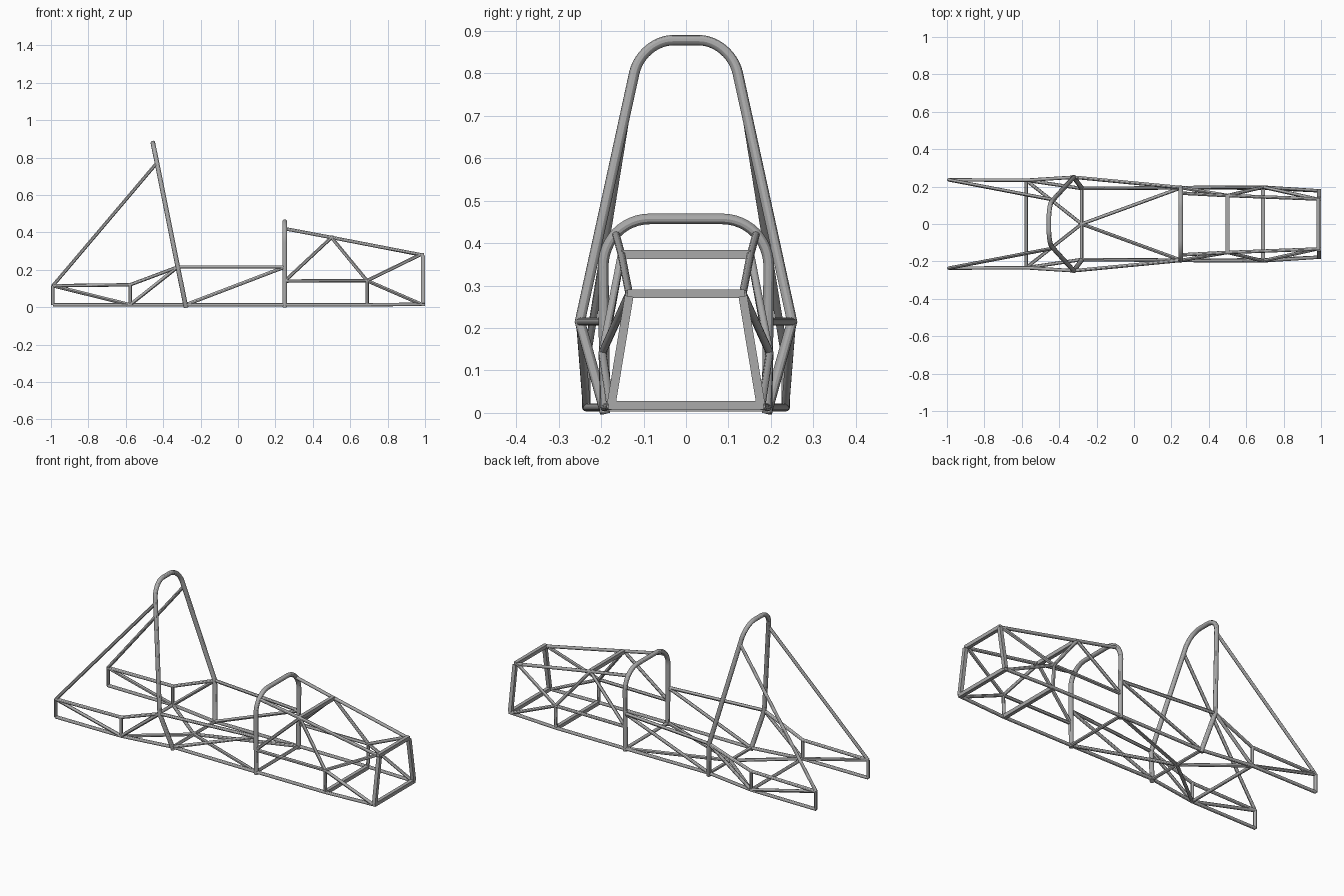
import bpy
from mathutils import Vector

cube = bpy.data.objects.get("Cube")
if cube:
    bpy.data.objects.remove(cube, do_unlink=True)

steel = bpy.data.materials.new("steel grey")
steel.use_nodes = True
GREY = (0.4, 0.4, 0.4, 1)
steel.diffuse_color = GREY
steel.node_tree.nodes["Principled BSDF"].inputs["Base Color"].default_value = GREY

TUBE, HOOP, BOX = 0.0092, 0.0125, 0.0205


def flip(p, s):
    return Vector((p[0], p[1] * s, p[2]))


def tube(name, points, radius=TUBE):
    """Round capped tube swept along a path."""
    curve = bpy.data.curves.new(name, "CURVE")
    curve.dimensions = "3D"
    curve.bevel_depth = radius
    curve.bevel_resolution = 4
    curve.use_fill_caps = True
    spline = curve.splines.new("POLY")
    spline.points.add(len(points) - 1)
    for sp, p in zip(spline.points, points):
        sp.co = (*p, 1)
    obj = bpy.data.objects.new(name, curve)
    bpy.context.collection.objects.link(obj)
    bpy.ops.object.select_all(action="DESELECT")
    obj.select_set(True)
    bpy.context.view_layer.objects.active = obj
    bpy.ops.object.convert(target="MESH")
    obj = bpy.context.object
    obj.data.materials.clear()
    obj.data.materials.append(steel)
    bpy.ops.object.shade_smooth_by_angle()


def box_tube(name, a, b):
    """Square tube between two points."""
    a, b = Vector(a), Vector(b)
    d = b - a
    bpy.ops.mesh.primitive_cube_add(size=1, location=(a + b) / 2)
    obj = bpy.context.object
    obj.name = name
    obj.rotation_euler = d.to_track_quat("Z", "X").to_euler()
    obj.scale = (BOX, BOX, d.length)
    obj.data.materials.append(steel)


def bend(start, corner, end, steps=12):
    """Near-circular bend from start to end around a corner."""
    a, c, b = Vector(start), Vector(corner), Vector(end)
    h, k = a.lerp(c, 0.56), b.lerp(c, 0.56)
    pts = []
    for i in range(steps + 1):
        t = i / steps
        u = 1 - t
        pts.append(a * u**3 + h * 3 * u * u * t + k * 3 * u * t * t + b * t**3)
    return pts


def hoop(name, legs, corner_pts):
    half = [Vector(p) for p in legs] + bend(*corner_pts)
    tube(name, half + [flip(p, -1) for p in reversed(half)], HOOP)


# Frame joints on the left side
main_foot = (-0.28, 0.19, 0.013)
main_mid = (-0.322, 0.25, 0.215)
main_brace = (-0.435, 0.13, 0.77)
rear_low, rear_up = (-0.99, 0.236, 0.013), (-0.99, 0.236, 0.115)
kick_low, kick_up = (-0.577, 0.234, 0.013), (-0.577, 0.234, 0.12)
dash_foot, dash_mid = (0.25, 0.193, 0.013), (0.25, 0.195, 0.14)
dash_side, dash_top = (0.25, 0.195, 0.215), (0.25, 0.165, 0.42)
leg_low, leg_mid = (0.69, 0.192, 0.013), (0.69, 0.197, 0.142)
leg_top = (0.5, 0.152, 0.373)
nose_low, nose_up = (0.98, 0.178, 0.016), (0.975, 0.134, 0.281)

# Roll hoops
hoop("main_roll_hoop", [(-0.278, 0.19, 0), main_mid],
     [(-0.439, 0.122, 0.80), (-0.455, 0.105, 0.878), (-0.455, 0.03, 0.878)])
hoop("front_roll_hoop", [(0.25, 0.191, 0)],
     [(0.25, 0.195, 0.345), (0.25, 0.195, 0.457), (0.25, 0.085, 0.457)])

# Side tubes, repeated on both sides
side_tubes = {
    "floor_rail": (rear_low, kick_low, main_foot, dash_foot, leg_low, nose_low),
    "rear_upper_rail": (rear_up, kick_up, main_mid),
    "rear_end_post": (rear_low, rear_up),
    "rear_middle_post": (kick_low, kick_up),
    "rear_diagonal": (rear_up, kick_low),
    "rear_hoop_diagonal": (kick_low, main_mid),
    "main_hoop_brace": (rear_up, main_brace),
    "cockpit_side_rail": (main_mid, dash_side),
    "cockpit_diagonal": (main_foot, dash_side),
    "nose_upper_rail": (dash_top, leg_top, nose_up),
    "nose_middle_rail": (dash_mid, leg_mid),
    "leg_rear_diagonal": (dash_mid, leg_top),
    "leg_front_diagonal": (leg_top, leg_mid),
    "leg_post": (leg_low, leg_mid),
    "nose_upper_diagonal": (leg_mid, nose_up),
    "nose_lower_diagonal": (leg_mid, nose_low),
    "floor_front_diagonal": ((-0.28, 0, 0.013), dash_foot),
    "floor_rear_diagonal": ((-0.28, 0, 0.013), kick_low),
}
for s, side in ((1, "left"), (-1, "right")):
    for name, pts in side_tubes.items():
        tube(f"{side}_{name}", [flip(p, s) for p in pts])
    # Square upright of the nose bulkhead
    box_tube(f"{side}_bulkhead_upright", flip((0.99, 0.176, 0.02), s),
             flip((0.99, 0.134, 0.275), s))

# Tubes across the frame
for name, p in (("main_hoop_floor_bar", main_foot), ("dash_floor_bar", dash_foot),
                ("rear_floor_bar", kick_low)):
    tube(name, [flip(p, 1), flip(p, -1)])
for name, p in (("leg_floor_bar", leg_low), ("leg_top_bar", leg_top),
                ("bulkhead_lower_bar", (0.989, 0.182, 0.018)),
                ("bulkhead_upper_bar", (0.985, 0.138, 0.281))):
    box_tube(name, flip(p, 1), flip(p, -1))
